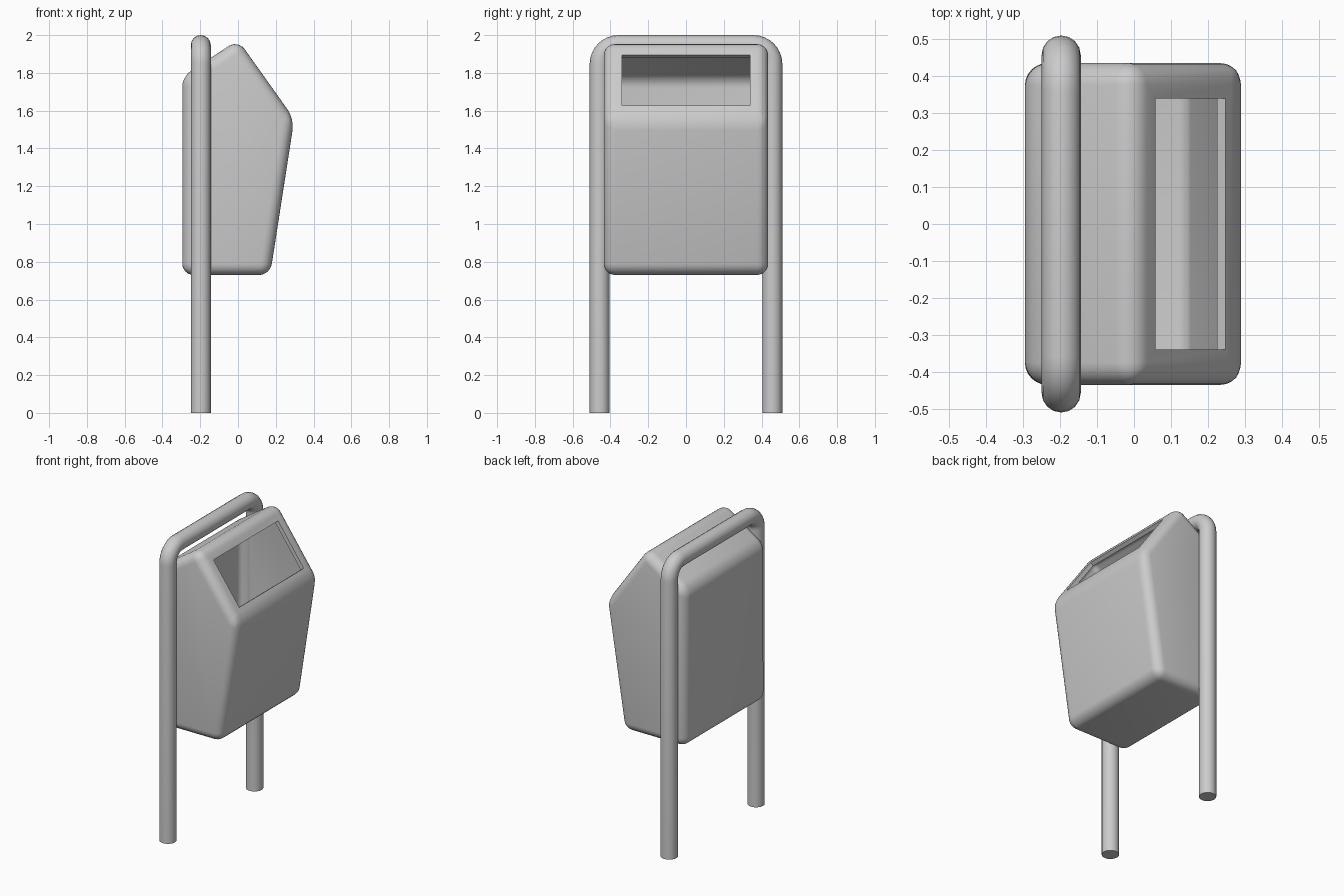
import bpy, bmesh, math
from mathutils import Vector

if "Cube" in bpy.data.objects:
    bpy.data.objects.remove(bpy.data.objects["Cube"])


def smooth(obj, angle):
    bpy.ops.object.select_all(action='DESELECT')
    obj.select_set(True)
    bpy.context.view_layer.objects.active = obj
    bpy.ops.object.shade_smooth_by_angle(angle=math.radians(angle))


# Bin body: side profile (x, z) extruded along y, all edges rounded
HALF = 0.435
apex, nose = (0.0, 1.975), (0.298, 1.556)
profile = [(-0.295, 0.73), (0.17, 0.73), nose, apex, (-0.295, 1.78)]
bm = bmesh.new()
base = bm.faces.new([bm.verts.new((x, -HALF, z)) for x, z in profile])
ext = bmesh.ops.extrude_face_region(bm, geom=[base], use_keep_orig=True)
moved = [v for v in ext['geom'] if isinstance(v, bmesh.types.BMVert)]
bmesh.ops.translate(bm, verts=moved, vec=(0, 2 * HALF, 0))
bmesh.ops.recalc_face_normals(bm, faces=bm.faces[:])
bmesh.ops.bevel(bm, geom=bm.edges[:], offset=0.06, offset_type='OFFSET',
                segments=6, profile=0.5, affect='EDGES')
bmesh.ops.recalc_face_normals(bm, faces=bm.faces[:])

# Rectangular opening in the sloping face
slope = (nose[1] - apex[1]) / (nose[0] - apex[0])
normal = Vector((-slope, 0, 1)).normalized()
bm.normal_update()
front = max((f for f in bm.faces if f.normal.dot(normal) > 0.99),
            key=lambda f: f.calc_area())
bmesh.ops.inset_individual(bm, faces=[front], thickness=0.02)
mid = front.calc_center_median()
for v in front.verts:
    x = 0.247 if v.co.x > mid.x else 0.058
    v.co = (x, math.copysign(0.34, v.co.y), apex[1] + slope * x)
bmesh.ops.delete(bm, geom=[front], context='FACES_ONLY')

mesh = bpy.data.meshes.new("bin_body")
bm.to_mesh(mesh)
bm.free()
body = bpy.data.objects.new("bin_body", mesh)
bpy.context.collection.objects.link(body)
smooth(body, 40)

# Hollow wall
wall = body.modifiers.new("wall", 'SOLIDIFY')
wall.thickness = 0.027
wall.offset = -1
wall.use_even_offset = True
bpy.ops.object.modifier_apply(modifier=wall.name)
smooth(body, 40)

# Tubular support frame: an upside-down U with rounded corners
R, BEND, Y, TOP = 0.053, 0.1, 0.457, 1.947
corner = [(Y - BEND + BEND * math.cos(a), TOP - BEND + BEND * math.sin(a))
          for a in (math.pi / 2 * i / 8 for i in range(9))]
half = [(Y, 0.0)] + corner
path = half + [(-y, z) for y, z in reversed(half)]
curve = bpy.data.curves.new("support_frame", 'CURVE')
curve.dimensions = '3D'
curve.bevel_depth = R
curve.bevel_resolution = 6
curve.use_fill_caps = True
spline = curve.splines.new('POLY')
spline.points.add(len(path) - 1)
for p, (y, z) in zip(spline.points, path):
    p.co = (-0.197, y, z, 1)
frame = bpy.data.objects.new("support_frame", curve)
bpy.context.collection.objects.link(frame)
bpy.ops.object.select_all(action='DESELECT')
frame.select_set(True)
bpy.context.view_layer.objects.active = frame
bpy.ops.object.convert(target='MESH')
smooth(bpy.context.view_layer.objects.active, 40)
